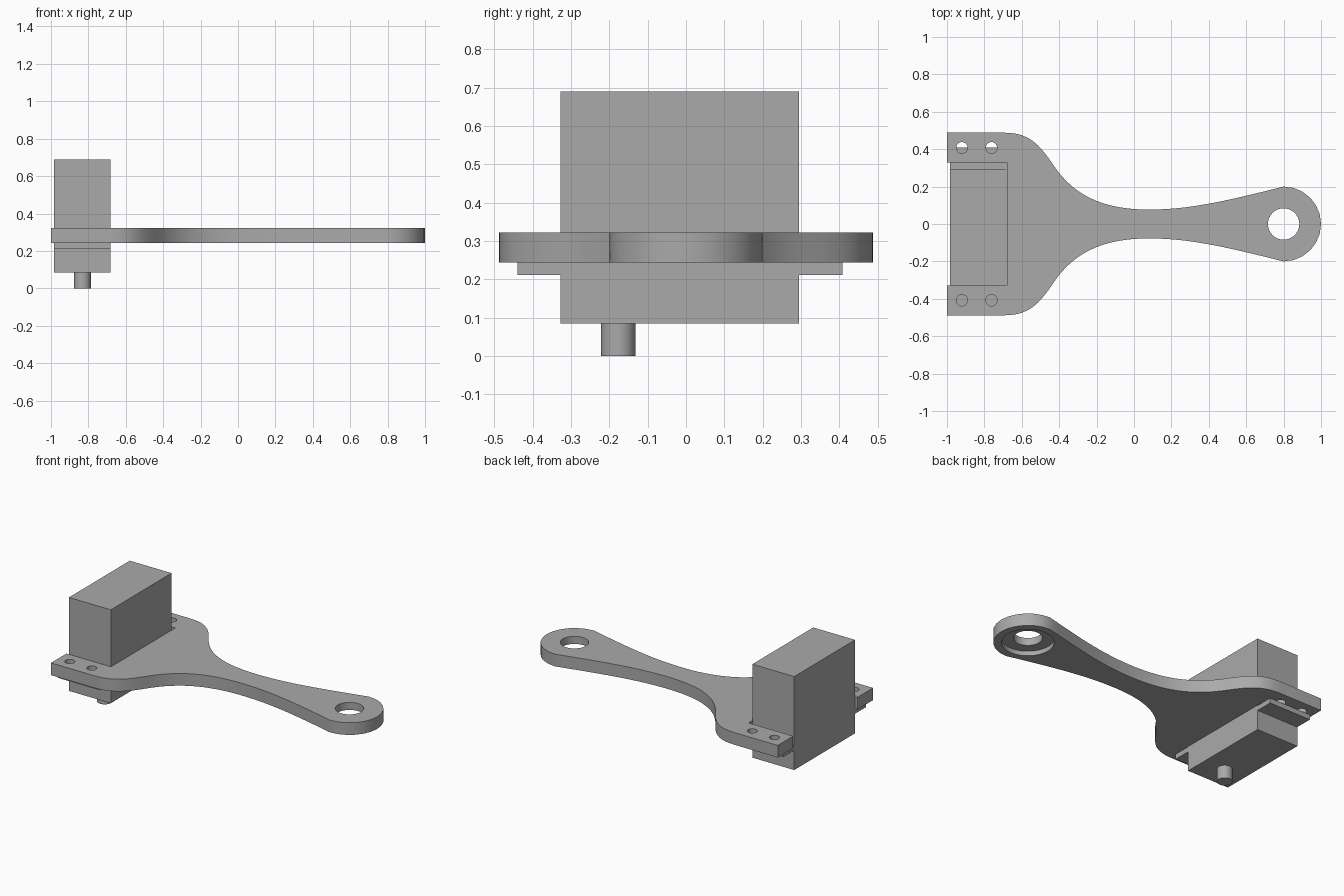
import bpy, bmesh, math
from mathutils import Vector
from mathutils.geometry import interpolate_bezier

cube = bpy.data.objects.get("Cube")
if cube:
    bpy.data.objects.remove(cube, do_unlink=True)

GREY = (0.4, 0.4, 0.4, 1)
grey = bpy.data.materials.new("plain grey")
grey.use_nodes = True
grey.diffuse_color = GREY
grey.node_tree.nodes["Principled BSDF"].inputs["Base Color"].default_value = GREY


def finish(name, bm):
    bmesh.ops.recalc_face_normals(bm, faces=bm.faces)
    mesh = bpy.data.meshes.new(name)
    bm.to_mesh(mesh)
    bm.free()
    mesh.materials.append(grey)
    obj = bpy.data.objects.new(name, mesh)
    bpy.context.collection.objects.link(obj)
    return obj


def prism(name, outline, z0, z1):
    bm = bmesh.new()
    base = bm.faces.new([bm.verts.new((x, y, z0)) for x, y in outline])
    top = bmesh.ops.extrude_face_region(bm, geom=[base])["geom"]
    verts = [v for v in top if isinstance(v, bmesh.types.BMVert)]
    bmesh.ops.translate(bm, verts=verts, vec=(0, 0, z1 - z0))
    return finish(name, bm)


def box(name, x0, x1, y0, y1, z0, z1):
    return prism(name, [(x0, y0), (x1, y0), (x1, y1), (x0, y1)], z0, z1)


def circle(x, y, r, n):
    return [(x + r * math.cos(math.tau * i / n), y + r * math.sin(math.tau * i / n))
            for i in range(n)]


def smooth(obj):
    bpy.ops.object.select_all(action='DESELECT')
    obj.select_set(True)
    bpy.context.view_layer.objects.active = obj
    bpy.ops.object.shade_smooth_by_angle(angle=math.radians(30))


def cut(obj, cutter):
    mod = obj.modifiers.new("hole", 'BOOLEAN')
    mod.operation, mod.solver, mod.object = 'DIFFERENCE', 'EXACT', cutter
    bpy.context.view_layer.objects.active = obj
    bpy.ops.object.modifier_apply(modifier=mod.name)
    bpy.data.objects.remove(cutter, do_unlink=True)


# Arm plate: rounded eye, flared sides and a notch for the motor
BOTTOM, TOP = 0.243, 0.322
eye = [(0.8 + 0.2 * math.sin(math.pi * i / 12), 0.2 * math.cos(math.pi * i / 12))
       for i in range(6, -1, -1)]
flare = []
for knots in (((0.8, 0.2), (0.5, 0.125), (0.3, 0.077), (0.08, 0.077)),
              ((0.08, 0.077), (-0.17, 0.077), (-0.31, 0.155), (-0.41, 0.285)),
              ((-0.41, 0.285), (-0.49, 0.40), (-0.54, 0.488), (-0.69, 0.488))):
    p = [Vector(k) for k in knots]
    flare += [tuple(v) for v in interpolate_bezier(*p, 14)][1:]
notch = [(-1, 0.488), (-1, 0.33), (-0.68, 0.33)]
half = eye + flare + notch
outline = half + [(x, -y) for x, y in reversed(half[1:])]
arm = prism("arm_plate", outline, BOTTOM, TOP)

# Eye bore, bearing recess below it, and four screw holes
cut(arm, prism("eye_cutter", circle(0.8, 0, 0.084, 32), 0, 1))
cut(arm, prism("recess_cutter", circle(0.8, 0, 0.152, 32), 0, BOTTOM + 0.03))
for x in (-0.92, -0.762):
    for y in (-0.408, 0.408):
        cut(arm, prism("screw_cutter", circle(x, y, 0.03, 24), 0, 1))
smooth(arm)

# Motor: body, mounting ears under the plate, and output shaft
X0, X1, Y0, Y1 = -0.983, -0.683, -0.328, 0.295
box("motor_body", X0, X1, Y0, Y1, 0.084, 0.69)
box("motor_ear_right", X0, X1, -0.44, Y0, 0.211, BOTTOM)
box("motor_ear_left", X0, X1, Y1, 0.408, 0.211, BOTTOM)
smooth(prism("output_shaft", circle(-0.832, -0.177, 0.045, 32), 0, 0.084))
